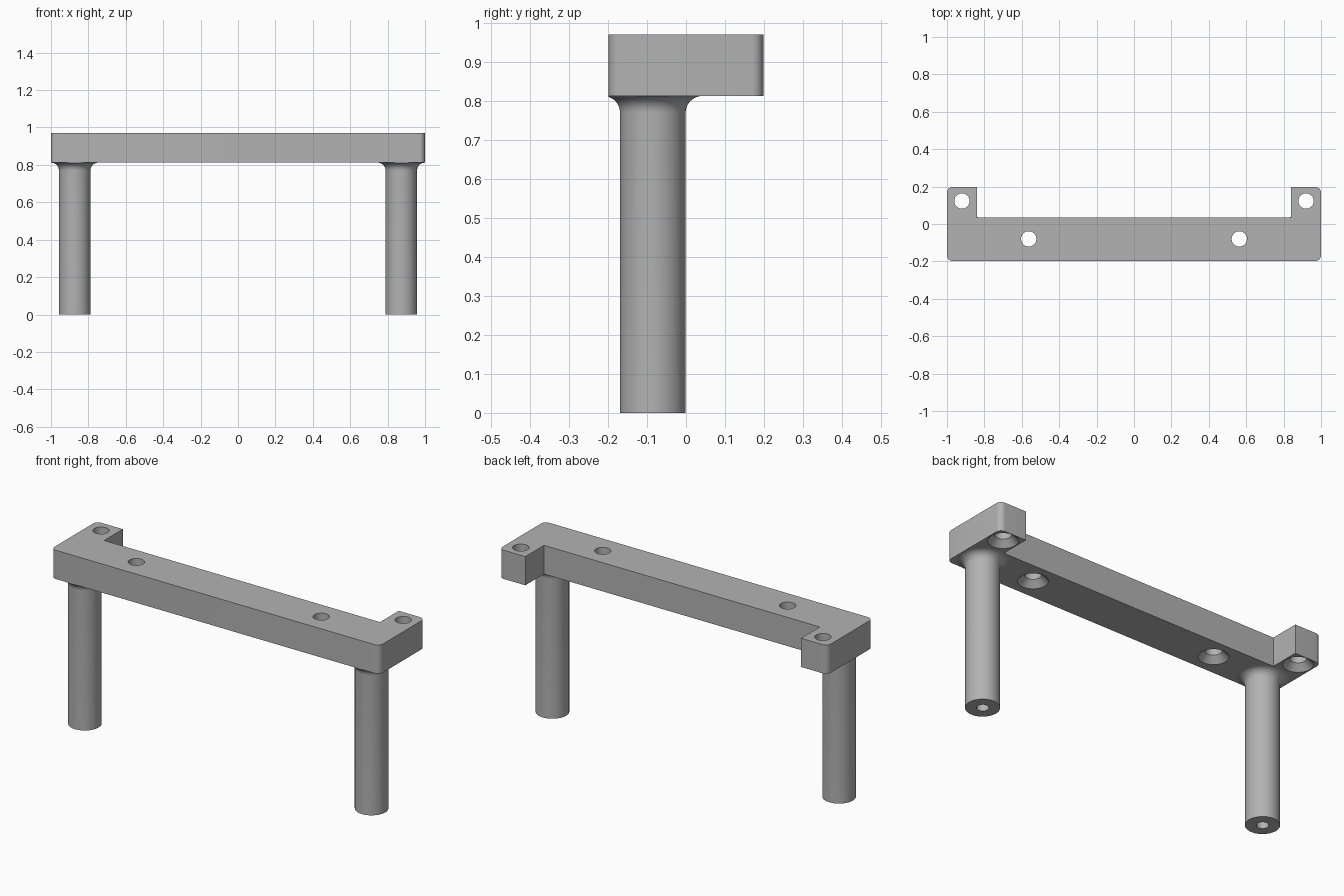
import bpy, bmesh, math

if "Cube" in bpy.data.objects:
    bpy.data.objects.remove(bpy.data.objects["Cube"], do_unlink=True)

BOTTOM, TOP = 0.812, 0.97
HALF_X, HALF_Y = 1.0, 0.198
LEG_X, LEG_Y, LEG_R, FILLET = 0.873, -0.085, 0.084, 0.043

grey = bpy.data.materials.new("grey_plastic")
grey.use_nodes = True
grey.diffuse_color = (0.45, 0.45, 0.45, 1)
grey.node_tree.nodes["Principled BSDF"].inputs["Base Color"].default_value = grey.diffuse_color


def make_object(name, bm):
    bmesh.ops.recalc_face_normals(bm, faces=bm.faces)
    mesh = bpy.data.meshes.new(name)
    bm.to_mesh(mesh)
    bm.free()
    mesh.materials.append(grey)
    obj = bpy.data.objects.new(name, mesh)
    bpy.context.collection.objects.link(obj)
    return obj


def activate(obj):
    bpy.ops.object.select_all(action="DESELECT")
    obj.select_set(True)
    bpy.context.view_layer.objects.active = obj


def lathe(bm, profile, cx, cy, steps=48):
    """Revolve (radius, z) points about a vertical axis at cx, cy."""
    verts = [bm.verts.new((cx + r, cy, z)) for r, z in profile]
    edges = [bm.edges.new(pair) for pair in zip(verts, verts[1:])]
    bmesh.ops.spin(bm, geom=verts + edges, cent=(cx, cy, 0), axis=(0, 0, 1),
                   angle=math.tau, steps=steps, use_merge=True)
    bmesh.ops.remove_doubles(bm, verts=bm.verts, dist=1e-5)


# Crossbar: flat outline with two rear arms and rounded outer corners
outline = []
rounded = 0.03
for sx, sy, start in ((-1, -1, 180), (1, -1, 270), (1, 1, 0), (-1, 1, 90)):
    arc = []
    for i in range(9):
        a = math.radians(start + i * 90 / 8)
        arc.append((sx * (HALF_X - rounded) + rounded * math.cos(a),
                    sy * (HALF_Y - rounded) + rounded * math.sin(a)))
    outline += arc
    if (sx, sy) == (1, 1):
        outline += [(0.84, HALF_Y), (0.84, 0.035), (-0.84, 0.035), (-0.84, HALF_Y)]
bm = bmesh.new()
face = bm.faces.new([bm.verts.new((x, y, BOTTOM)) for x, y in outline])
lift = bmesh.ops.extrude_face_region(bm, geom=[face])["geom"]
bmesh.ops.translate(bm, vec=(0, 0, TOP - BOTTOM),
                    verts=[v for v in lift if isinstance(v, bmesh.types.BMVert)])
crossbar = make_object("crossbar", bm)

# Screw holes, countersunk from below
bm = bmesh.new()
hole = [(0, BOTTOM - 0.02), (0.094, BOTTOM - 0.02), (0.041, BOTTOM + 0.033),
        (0.041, TOP + 0.05), (0, TOP + 0.05)]
for side in (-1, 1):
    lathe(bm, hole, side * 0.92, 0.123)
    lathe(bm, hole, side * 0.563, -0.08)
cutter = make_object("screw_hole_cutter", bm)
cutter.hide_render = True
cut = crossbar.modifiers.new("screw_holes", "BOOLEAN")
cut.operation, cut.solver, cut.object = "DIFFERENCE", "EXACT", cutter
activate(crossbar)
bpy.ops.object.modifier_apply(modifier=cut.name)
bpy.data.objects.remove(cutter, do_unlink=True)
parts = [crossbar]

# Legs: blind hole in the foot, straight shaft, flared fillet under the bar
leg_profile = [(0, 0.3), (0.03, 0.3), (0.03, 0), (LEG_R, 0)]
for i in range(11):
    a = math.radians(i * 9)
    leg_profile.append((LEG_R + FILLET * (1 - math.cos(a)),
                        BOTTOM - FILLET * (1 - math.sin(a))))
for side, name in ((-1, "right_leg"), (1, "left_leg")):
    bm = bmesh.new()
    lathe(bm, leg_profile, side * LEG_X, LEG_Y, 64)
    # Keep the flare inside the front edge of the bar
    for v in bm.verts:
        v.co.y = max(v.co.y, -HALF_Y)
    parts.append(make_object(name, bm))

for obj in parts:
    activate(obj)
    bpy.ops.object.shade_smooth_by_angle(angle=math.radians(30))
